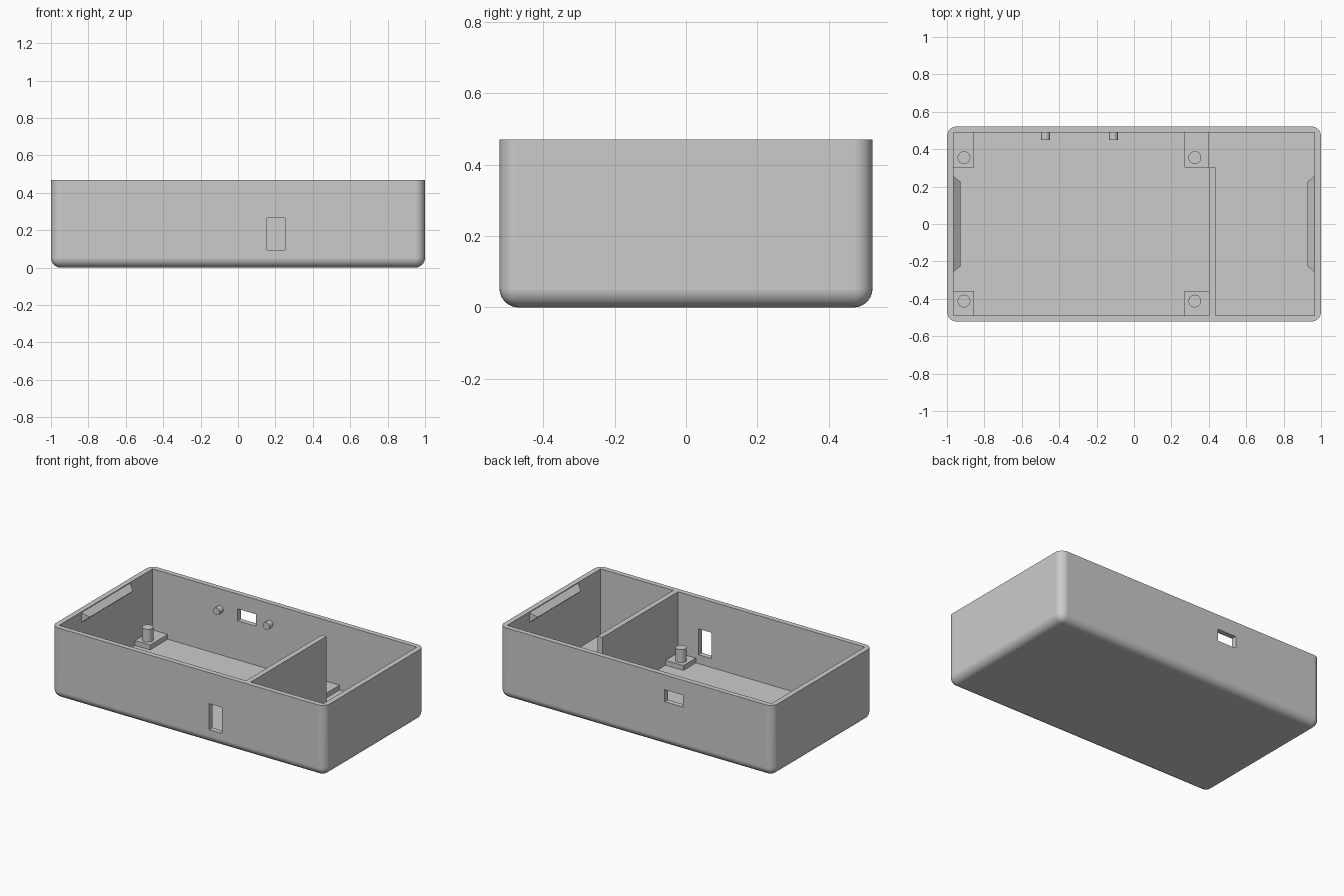
import bpy, bmesh, math
from mathutils import Matrix, Vector

if "Cube" in bpy.data.objects:
    bpy.data.objects.remove(bpy.data.objects["Cube"], do_unlink=True)

HALF_X, HALF_Y, HEIGHT = 1.0, 0.522, 0.47
IN_X, IN_Y, FLOOR = 0.965, 0.488, 0.035
RADIUS = 0.053

grey = bpy.data.materials.new("plain grey")
grey.use_nodes = True
grey.diffuse_color = (0.6, 0.6, 0.6, 1)
grey.node_tree.nodes["Principled BSDF"].inputs["Base Color"].default_value = (0.6, 0.6, 0.6, 1)


def finish(name, bm):
    """Turn a bmesh into a named grey object."""
    bmesh.ops.recalc_face_normals(bm, faces=bm.faces)
    mesh = bpy.data.meshes.new(name)
    bm.to_mesh(mesh)
    bm.free()
    mesh.materials.append(grey)
    obj = bpy.data.objects.new(name, mesh)
    bpy.context.collection.objects.link(obj)
    return obj


def box_bmesh(x0, x1, y0, y1, z0, z1):
    bm = bmesh.new()
    centre = Vector((x0 + x1, y0 + y1, z0 + z1)) / 2
    scale = Matrix.Diagonal((x1 - x0, y1 - y0, z1 - z0, 1))
    bmesh.ops.create_cube(bm, size=1, matrix=Matrix.Translation(centre) @ scale)
    return bm


def box(name, *limits):
    return finish(name, box_bmesh(*limits))


def smooth(obj):
    bpy.ops.object.select_all(action="DESELECT")
    obj.select_set(True)
    bpy.context.view_layer.objects.active = obj
    bpy.ops.object.shade_smooth_by_angle(angle=math.radians(30))


def cylinder(name, radius, depth, centre, turn=0):
    bm = bmesh.new()
    bmesh.ops.create_cone(bm, cap_ends=True, segments=32, radius1=radius, radius2=radius, depth=depth,
                          matrix=Matrix.Translation(centre) @ Matrix.Rotation(turn, 4, "X"))
    obj = finish(name, bm)
    smooth(obj)
    return obj


# Tray shell: every edge rounded except the rim
bm = box_bmesh(-HALF_X, HALF_X, -HALF_Y, HALF_Y, 0, HEIGHT)
rounded = [e for e in bm.edges if min(v.co.z for v in e.verts) < 0.01]
bmesh.ops.bevel(bm, geom=rounded, offset=RADIUS, segments=8, profile=0.5, affect="EDGES")
shell = finish("tray_shell", bm)

# Cavity and the two wall openings
cutters = [
    box("cavity_cutter", -IN_X, IN_X, -IN_Y, IN_Y, FLOOR, 1),
    box("front_slot_cutter", 0.155, 0.25, -0.6, -0.45, 0.094, 0.265),
    box("back_slot_cutter", -0.345, -0.21, 0.45, 0.6, 0.293, 0.372),
]
bpy.context.view_layer.objects.active = shell
for cutter in cutters:
    cutter.hide_render = True
    mod = shell.modifiers.new("cut", "BOOLEAN")
    mod.operation = "DIFFERENCE"
    mod.solver = "EXACT"
    mod.object = cutter
    bpy.ops.object.modifier_apply(modifier=mod.name)
    bpy.data.objects.remove(cutter, do_unlink=True)
smooth(shell)
weighted = shell.modifiers.new("even shading", "WEIGHTED_NORMAL")
weighted.keep_sharp = True

# Divider wall, open at the back end
box("divider", 0.40, 0.435, -IN_Y, 0.302, FLOOR, HEIGHT)

# Corner pads with standing posts
PAD_TOP = 0.067
for side, x0, x1, post_x in (("right", -IN_X, -0.855, -0.909), ("left", 0.27, 0.40, 0.325)):
    for end, y0, y1, post_y in (("front", -IN_Y, -0.358, -0.412), ("back", 0.303, IN_Y, 0.355)):
        box(f"{end}_{side}_pad", x0, x1, y0, y1, FLOOR, PAD_TOP)
        cylinder(f"{end}_{side}_post", 0.034, 0.085, (post_x, post_y, PAD_TOP + 0.0425))

# Pegs on the back wall beside the opening
for side, x in (("right", -0.473), ("left", -0.11)):
    cylinder(f"{side}_wall_peg", 0.024, 0.04, (x, IN_Y - 0.018, 0.335), math.pi / 2)

# Tapered snap ridges on the end walls
for side, sign in (("right", -1), ("left", 1)):
    bm = bmesh.new()
    for end in (-1, 1):
        for x, y, z in ((IN_X, 0.256, 0.465), (IN_X, 0.256, 0.40), (0.927, 0.225, 0.433)):
            bm.verts.new((sign * x, end * y, z))
    bmesh.ops.convex_hull(bm, input=bm.verts)
    finish(f"{side}_snap_ridge", bm)
